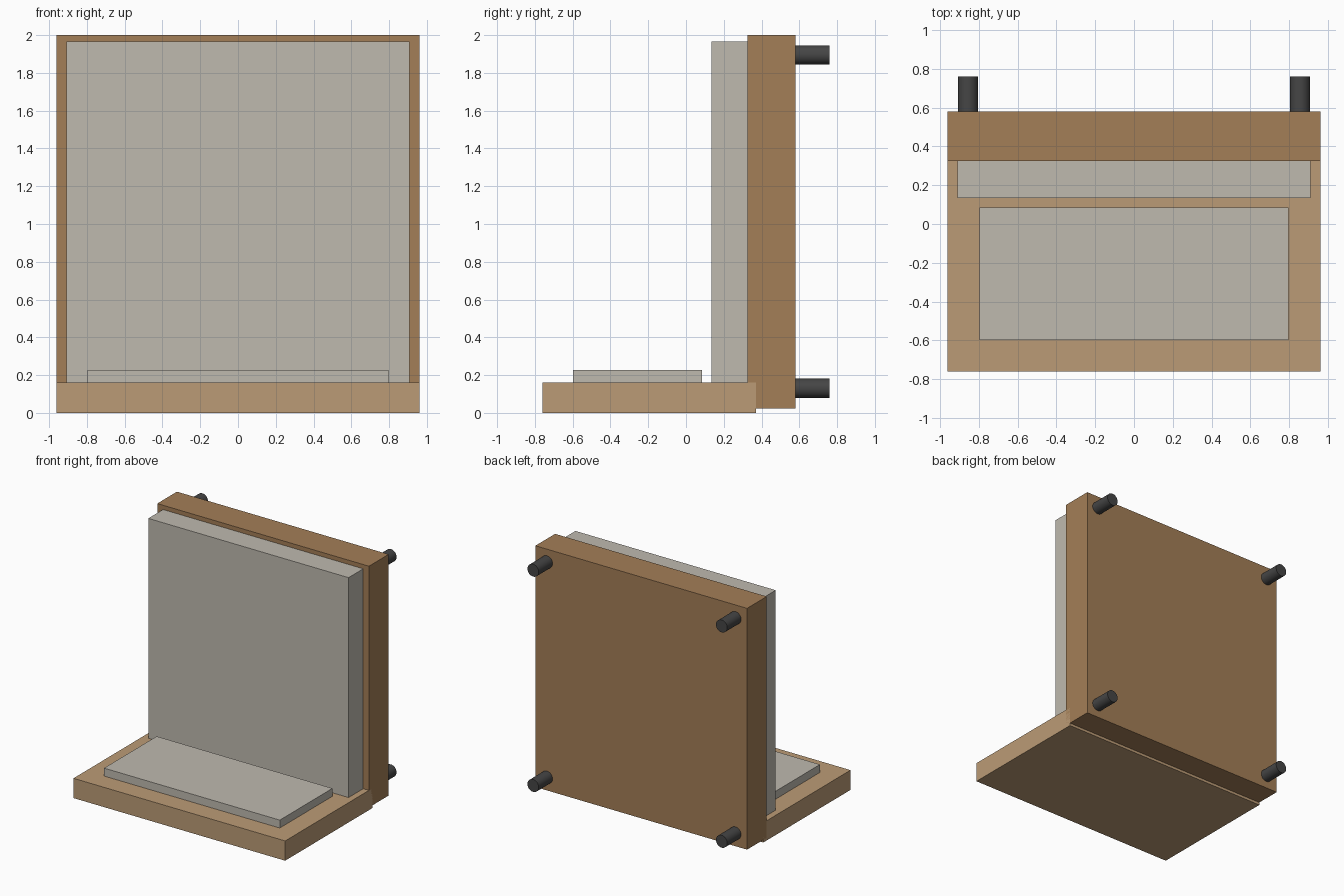
import bpy
import math

if "Cube" in bpy.data.objects:
    bpy.data.objects.remove(bpy.data.objects["Cube"])


def material(name, rgb):
    mat = bpy.data.materials.new(name)
    mat.diffuse_color = (*rgb, 1)
    mat.use_nodes = True
    mat.node_tree.nodes["Principled BSDF"].inputs["Base Color"].default_value = mat.diffuse_color
    return mat


def box(name, xs, ys, zs, mat):
    """Box spanning the given (min, max) ranges."""
    spans = (xs, ys, zs)
    bpy.ops.mesh.primitive_cube_add(size=1, location=[(a + b) / 2 for a, b in spans])
    ob = bpy.context.object
    ob.name = name
    ob.scale = [b - a for a, b in spans]
    bpy.ops.object.transform_apply(location=False, rotation=False, scale=True)
    ob.data.materials.append(mat)
    return ob


def peg(name, x, z, mat):
    """Round peg pointing backwards from the back panel."""
    y0, y1 = 0.57, 0.76
    bpy.ops.mesh.primitive_cylinder_add(
        vertices=32, radius=0.051, depth=y1 - y0,
        location=(x, (y0 + y1) / 2, z), rotation=(math.pi / 2, 0, 0))
    ob = bpy.context.object
    ob.name = name
    ob.data.materials.append(mat)
    bpy.ops.object.shade_smooth_by_angle()
    return ob


light_wood = material("light_wood", (0.50, 0.33, 0.18))
dark_wood = material("dark_wood", (0.37, 0.21, 0.095))
fabric = material("pale_fabric", (0.52, 0.49, 0.43))
dark = material("dark_metal", (0.06, 0.06, 0.06))

# Wooden base and upright panel
box("base", (-0.96, 0.96), (-0.76, 0.37), (0, 0.162), light_wood)
box("back_panel", (-0.96, 0.96), (0.325, 0.58), (0.022, 2.0), dark_wood)

# Pads resting on base and panel
box("base_pad", (-0.797, 0.797), (-0.597, 0.085), (0.155, 0.227), fabric)
box("back_pad", (-0.908, 0.908), (0.135, 0.33), (0.155, 1.965), fabric)

# Four pegs at the rear corners
for side, x in (("left", -0.855), ("right", 0.855)):
    for level, z in (("lower", 0.13), ("upper", 1.895)):
        peg(f"{level}_{side}_peg", x, z, dark)
